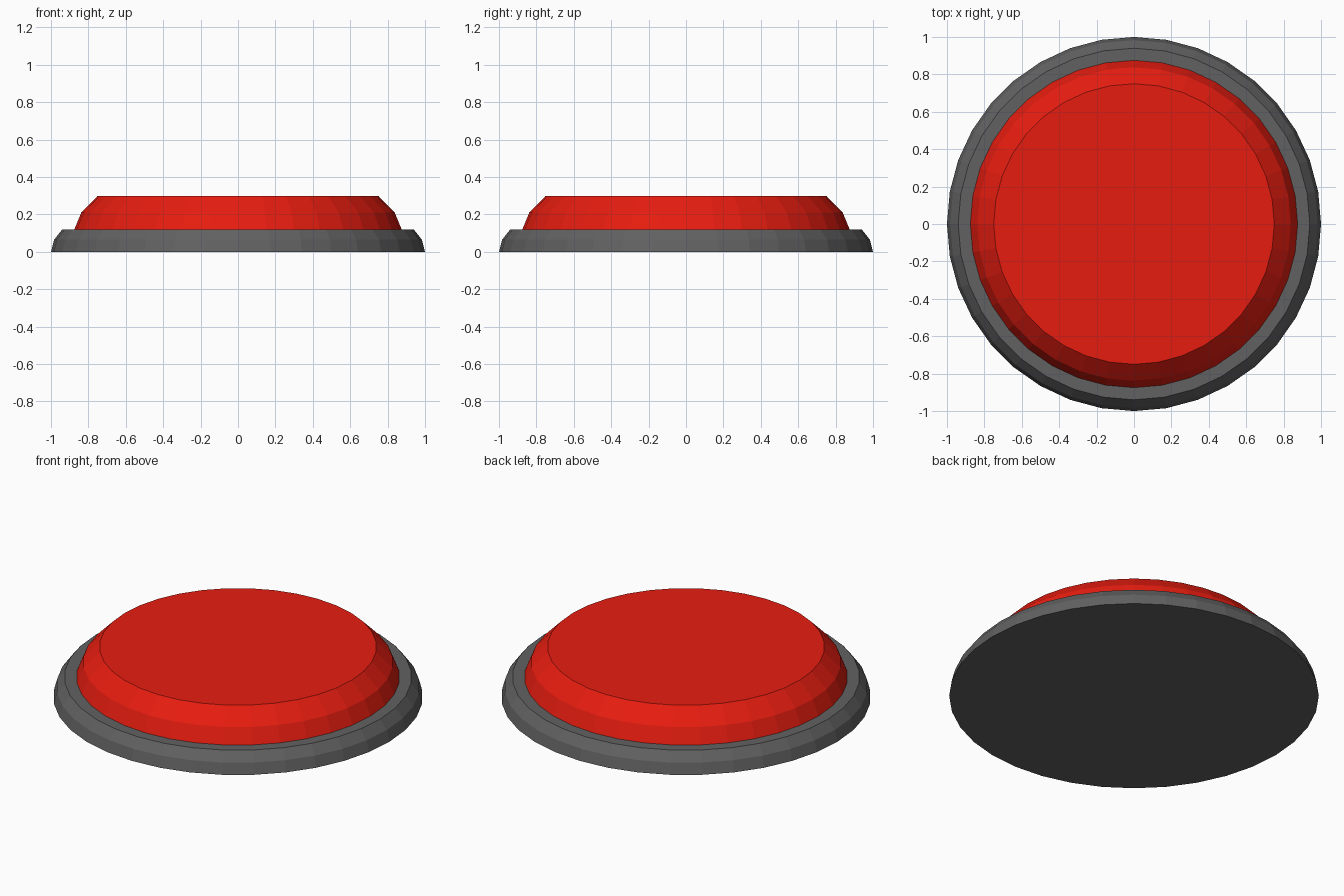
import bpy, bmesh
from math import cos, sin, tau

if "Cube" in bpy.data.objects:
    bpy.data.objects.remove(bpy.data.objects["Cube"])

SIDES = 36


def material(name, color):
    mat = bpy.data.materials.new(name)
    mat.diffuse_color = (*color, 1.0)
    mat.use_nodes = True
    mat.node_tree.nodes["Principled BSDF"].inputs["Base Color"].default_value = mat.diffuse_color
    return mat


def turned_disc(name, profile, mat):
    """Flat-shaded solid of revolution from (radius, z) points, capped at both ends."""
    bm = bmesh.new()
    rings = [[bm.verts.new((r * cos(tau * i / SIDES), r * sin(tau * i / SIDES), z))
              for i in range(SIDES)] for r, z in profile]
    for low, high in zip(rings, rings[1:]):
        for i in range(SIDES):
            j = (i + 1) % SIDES
            bm.faces.new((low[i], low[j], high[j], high[i]))
    bm.faces.new(rings[0][::-1])
    bm.faces.new(rings[-1])
    mesh = bpy.data.meshes.new(name)
    bm.to_mesh(mesh)
    bm.free()
    mesh.materials.append(mat)
    obj = bpy.data.objects.new(name, mesh)
    bpy.context.collection.objects.link(obj)
    return obj


# Dark base plate with a rounded rim
turned_disc("base_plate", [(1.0, 0.0), (0.983, 0.065), (0.94, 0.12)],
            material("dark_grey", (0.12, 0.12, 0.12)))

# Red push cap with a rounded shoulder
turned_disc("button_cap", [(0.875, 0.12), (0.838, 0.21), (0.75, 0.3)],
            material("red", (0.8, 0.012, 0.005)))
